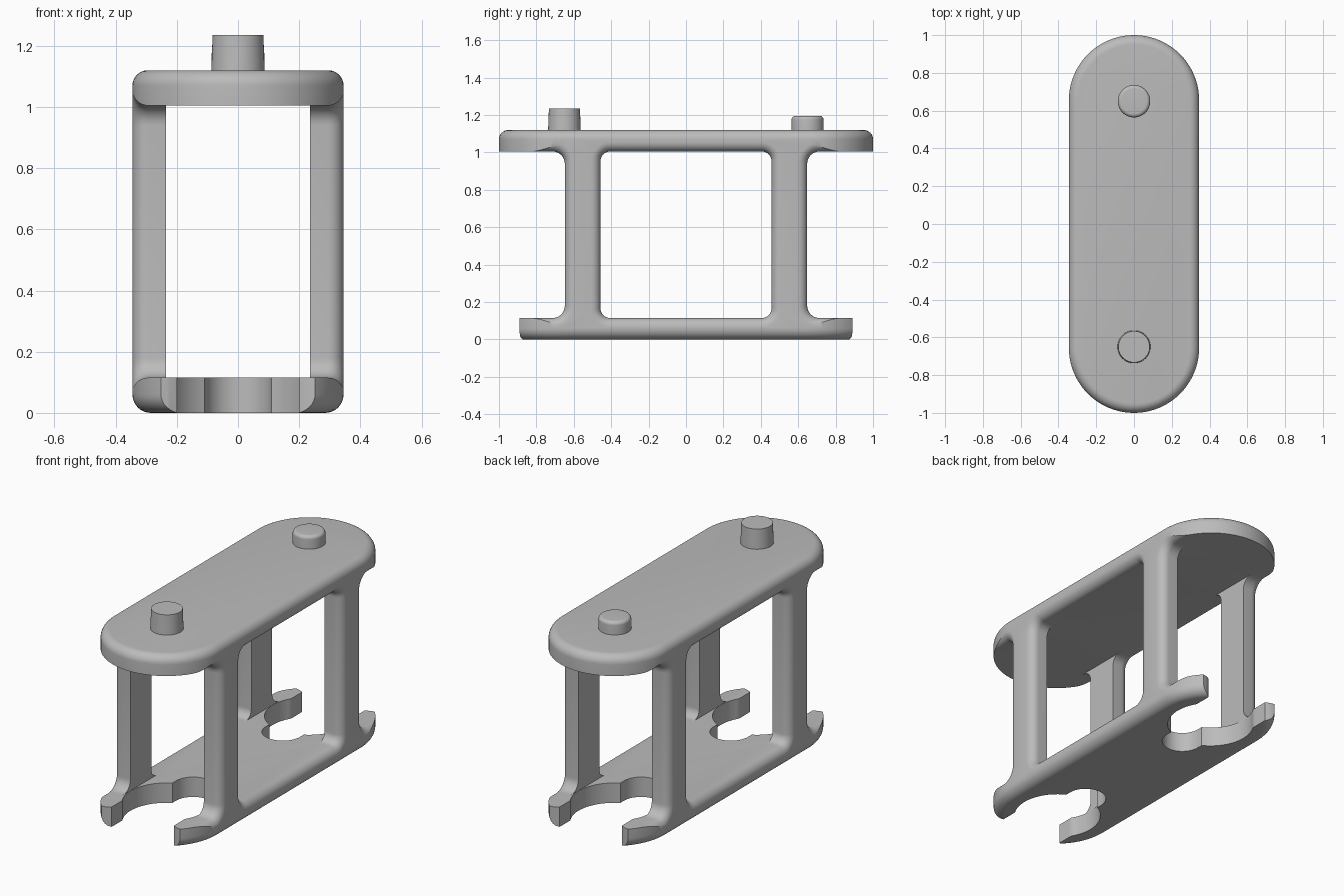
import bpy, bmesh
from math import sin, cos, pi, sqrt, radians, asin

default = bpy.data.objects.get("Cube")
if default:
    bpy.data.objects.remove(default, do_unlink=True)

HALF_W, END_Y, HEIGHT = 0.345, 0.655, 1.12     # outer stadium
FLOOR, CEIL, INNER = 0.115, 1.005, 0.235       # cavity limits
ROUND = 0.05

grey = bpy.data.materials.new("plain_grey")
grey.use_nodes = True
grey.diffuse_color = (0.5, 0.5, 0.5, 1)
grey.node_tree.nodes["Principled BSDF"].inputs["Base Color"].default_value = grey.diffuse_color


def loft(name, loops):
    """Closed solid skinned through matching loops of points."""
    bm = bmesh.new()
    rings = [[bm.verts.new(p) for p in loop] for loop in loops]
    n = len(rings[0])
    for a, b in zip(rings, rings[1:]):
        for i in range(n):
            j = (i + 1) % n
            bm.faces.new((a[i], a[j], b[j], b[i]))
    bm.faces.new(rings[0])
    bm.faces.new(rings[-1])
    bmesh.ops.recalc_face_normals(bm, faces=bm.faces)
    mesh = bpy.data.meshes.new(name)
    bm.to_mesh(mesh)
    bm.free()
    obj = bpy.data.objects.new(name, mesh)
    mesh.materials.append(grey)
    bpy.context.collection.objects.link(obj)
    return obj


def arc(cx, cy, r, start, end, steps):
    angles = [radians(start + (end - start) * i / steps) for i in range(steps + 1)]
    return [(cx + r * cos(a), cy + r * sin(a)) for a in angles]


def rounded_rect(y0, y1, z0, z1, r):
    pts = []
    for cy, cz, start in ((y1 - r, z1 - r, 0), (y0 + r, z1 - r, 90),
                          (y0 + r, z0 + r, 180), (y1 - r, z0 + r, 270)):
        pts += arc(cy, cz, r, start, start + 90, 8)
    return pts


def stadium(inset, z):
    r = HALF_W - inset
    pts = arc(0, END_Y, r, 0, 180, 40) + arc(0, -END_Y, r, 180, 360, 40)
    return [(x, y, z) for x, y in pts]


def select_only(obj):
    bpy.ops.object.select_all(action='DESELECT')
    obj.select_set(True)
    bpy.context.view_layer.objects.active = obj


def smooth(obj):
    select_only(obj)
    bpy.ops.object.shade_smooth_by_angle(angle=radians(30))


def cut(obj, cutter):
    cutter.hide_render = True
    mod = obj.modifiers.new("cut", 'BOOLEAN')
    mod.operation, mod.solver, mod.object = 'DIFFERENCE', 'EXACT', cutter
    select_only(obj)
    bpy.ops.object.modifier_apply(modifier=mod.name)
    bpy.data.objects.remove(cutter, do_unlink=True)


# Outer body: stadium block with rounded top and bottom rims
STEPS = 8
LOW = 0.06
turns = [i / STEPS * pi / 2 for i in range(STEPS + 1)]
loops = [stadium(LOW * (1 - sin(t)), LOW * (1 - cos(t))) for t in turns]
loops += [stadium(ROUND * (1 - cos(t)), HEIGHT - ROUND * (1 - sin(t))) for t in turns]
frame = loft("frame", loops)


# Openings through the sides, with rims rounded over on the outer faces
def side_opening(name, y0, y1, r):
    flare = [(HALF_W - ROUND * (1 - sin(t)), ROUND * (1 - cos(t))) for t in turns]
    flare.append((HALF_W + 0.05, ROUND))
    stations = [(-x, o) for x, o in reversed(flare)] + flare
    return loft(name, [[(x, y, z) for y, z in
                        rounded_rect(y0 - o, y1 + o, FLOOR - o, CEIL + o, r + o)]
                       for x, o in stations])


cut(frame, side_opening("window_cutter", -0.457, 0.457, 0.05))
cut(frame, side_opening("front_cutter", -1.4, -0.648, 0.065))
cut(frame, side_opening("back_cutter", 0.648, 1.4, 0.065))

# Hollow between the posts
section = [(-INNER, FLOOR), (INNER, FLOOR), (INNER, CEIL), (-INNER, CEIL)]
cut(frame, loft("hollow_cutter", [[(x, y, z) for x, z in section] for y in (-1.3, 1.3)]))

# Clip-shaped mouth at each end of the base: small notch, wide bore, open throat
BORE, NOTCH, MOUTH, CY = 0.234, 0.11, 0.2, 0.65
low = -90 + math_deg if (math_deg := asin(NOTCH / BORE) * 180 / pi) else 0
high = 90 - asin(MOUTH / BORE) * 180 / pi
half = arc(0, 0.41, NOTCH, -90, 0, 12)
half += arc(0, CY, BORE, low, high, 24)
high_y = CY + sqrt(BORE ** 2 - MOUTH ** 2)
half += [(MOUTH, high_y + 0.02), (MOUTH, 0.872), (0.225, 0.885), (0.25, 0.89), (0.4, 0.9), (0.4, 1.2)]
outline = half + [(-x, y) for x, y in reversed(half[1:])]
for side, name in ((1, "back_mouth_cutter"), (-1, "front_mouth_cutter")):
    cut(frame, loft(name, [[(x, side * y, z) for x, y in outline] for z in (-0.1, 0.14)]))
smooth(frame)


# Pegs on the top plate
def peg(name, y, profile):
    obj = loft(name, [[(px, py, z) for px, py in arc(0, y, r, 0, 352.5, 47)]
                      for r, z in profile])
    smooth(obj)


peg("front_peg", -0.65, [(0.088, 1.1), (0.083, 1.235)])
RIM = 0.02
peg("back_peg", 0.65, [(0.086, 1.1)] +
    [(0.086 - RIM * (1 - cos(t)), 1.195 - RIM * (1 - sin(t))) for t in turns])
